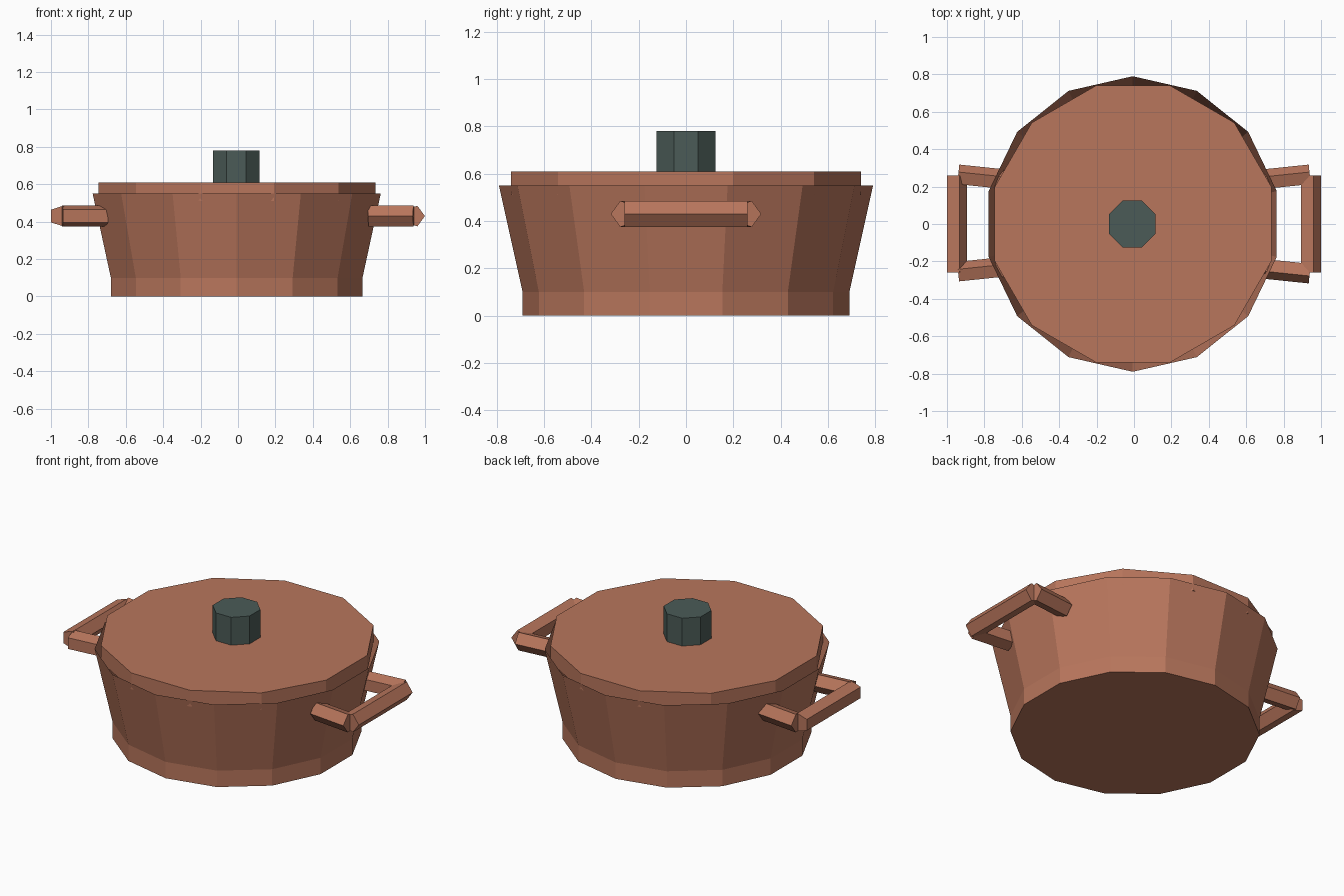
import bpy, bmesh
from math import pi, sin, cos
from mathutils import Vector, Matrix

cube = bpy.data.objects.get("Cube")
if cube:
    bpy.data.objects.remove(cube)


def material(name, rgb):
    m = bpy.data.materials.new(name)
    m.use_nodes = True
    m.diffuse_color = (*rgb, 1)
    m.node_tree.nodes["Principled BSDF"].inputs["Base Color"].default_value = (*rgb, 1)
    return m


copper = material("copper", (0.48, 0.18, 0.107))
dark_green = material("dark green", (0.07, 0.105, 0.095))


def finish(name, bm, mat):
    mesh = bpy.data.meshes.new(name)
    bm.to_mesh(mesh)
    bm.free()
    mesh.materials.append(mat)
    obj = bpy.data.objects.new(name, mesh)
    bpy.context.collection.objects.link(obj)
    return obj


def lathe(name, sides, start, profile, x, mat, cap_top=True):
    """Stack of regular polygons, profile = (radius, height) rings."""
    bm = bmesh.new()
    rings = [[bm.verts.new((x + r * cos(start + 2 * pi * i / sides),
                            r * sin(start + 2 * pi * i / sides), z))
              for i in range(sides)] for r, z in profile]
    for low, high in zip(rings, rings[1:]):
        for i in range(sides):
            j = (i + 1) % sides
            bm.faces.new((low[i], low[j], high[j], high[i]))
    bm.faces.new(rings[0][::-1])
    if cap_top:
        bm.faces.new(rings[-1])
    return finish(name, bm, mat)


def bar(name, a, b, ridge):
    """Five-sided rod from a to b, one edge pointing along ridge."""
    a, b = Vector(a), Vector(b)
    axis = (b - a).normalized()
    u = Vector(ridge)
    u = (u - axis * u.dot(axis)).normalized()
    v = axis.cross(u)
    frame = Matrix((u, v, axis)).transposed().to_4x4()
    bm = bmesh.new()
    ends = [[bm.verts.new(p + frame.to_3x3() @ Vector(
        (0.058 * cos(2 * pi * i / 5), 0.058 * sin(2 * pi * i / 5), 0)))
        for i in range(5)] for p in (a, b)]
    for i in range(5):
        j = (i + 1) % 5
        bm.faces.new((ends[0][i], ends[0][j], ends[1][j], ends[1][i]))
    bm.faces.new(ends[0][::-1])
    bm.faces.new(ends[1])
    return finish(name, bm, copper)


# Pot: open bowl with a straight foot and flared wall
lathe("pot_body", 14, pi / 2, [(0.69, 0), (0.69, 0.1), (0.79, 0.55)], -0.007, copper, False)

# Lid and knob
lathe("lid", 12, pi / 12, [(0.766, 0.51), (0.766, 0.61)], -0.005, copper)
lathe("lid_knob", 8, pi / 8, [(0.135, 0.6), (0.135, 0.78)], -0.01, dark_green)

# Side handles: two splayed arms and a grip each
for side, s, grip_x in (("left", 1, 0.941), ("right", -1, -0.952)):
    bar(side + "_handle_grip", (grip_x, -0.26, 0.43), (grip_x, 0.26, 0.43), (1, 0, 0))
    for end, t in (("front", -1), ("back", 1)):
        ridge_y = t if s > 0 else 1
        bar(f"{side}_handle_{end}_arm", (s * 0.7, t * 0.235, 0.43),
            (s * 0.94, t * 0.26, 0.43), (0, ridge_y, 0))
